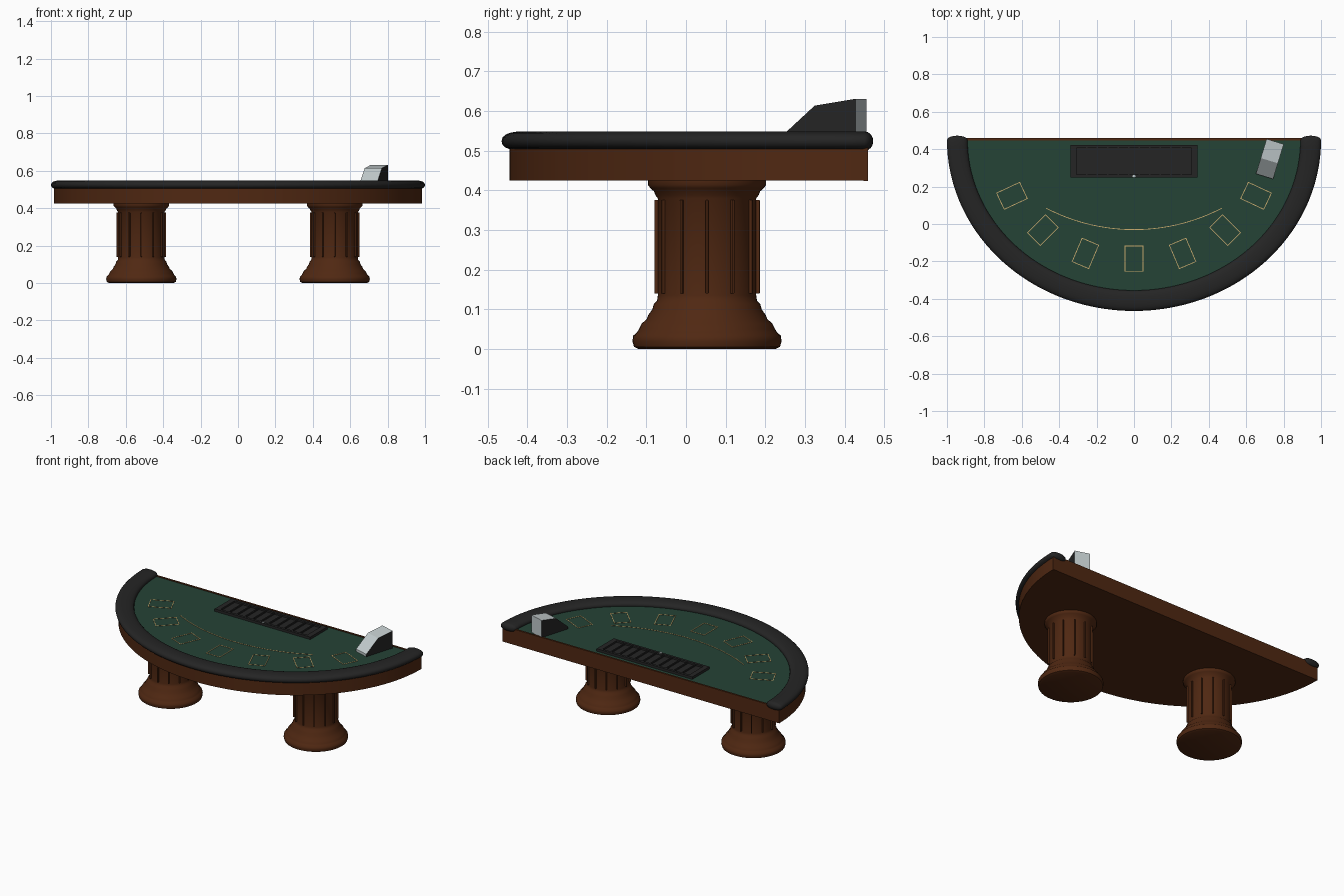
import bpy, bmesh, math
from mathutils import Matrix, Vector

cube = bpy.data.objects.get("Cube")
if cube:
    bpy.data.objects.remove(cube, do_unlink=True)


def material(name, r, g, b):
    m = bpy.data.materials.new(name)
    m.use_nodes = True
    m.diffuse_color = (r, g, b, 1)
    bsdf = m.node_tree.nodes["Principled BSDF"]
    bsdf.inputs["Base Color"].default_value = (r, g, b, 1)
    bsdf.inputs["Roughness"].default_value = 0.6
    return m


WOOD = material("brown wood", 0.08, 0.021, 0.006)
FELT = material("green felt", 0.018, 0.056, 0.037)
BLACK = material("black leather", 0.018, 0.018, 0.018)
GOLD = material("pale gold", 0.6, 0.42, 0.16)
GREY = material("light grey", 0.55, 0.61, 0.62)

BACK_Y = 0.455
FELT_Z = 0.52


def finish(name, bm, mats, smooth=False):
    bmesh.ops.recalc_face_normals(bm, faces=bm.faces)
    mesh = bpy.data.meshes.new(name)
    bm.to_mesh(mesh)
    bm.free()
    for m in mats:
        mesh.materials.append(m)
    ob = bpy.data.objects.new(name, mesh)
    bpy.context.collection.objects.link(ob)
    if smooth:
        bpy.ops.object.select_all(action='DESELECT')
        ob.select_set(True)
        bpy.context.view_layer.objects.active = ob
        bpy.ops.object.shade_smooth_by_angle(angle=math.radians(40))
    return ob


def add_box(bm, center, size, rot=0.0):
    mat = (Matrix.Translation(center) @ Matrix.Rotation(rot, 4, 'Z')
           @ Matrix.Diagonal((*size, 1)))
    bmesh.ops.create_cube(bm, size=1, matrix=mat)


def prism(bm, outline, offset):
    """Extrude a closed outline along an offset vector."""
    face = bm.faces.new([bm.verts.new(p) for p in outline])
    new = bmesh.ops.extrude_face_region(bm, geom=[face])["geom"]
    bmesh.ops.translate(bm, vec=offset, verts=[g for g in new if isinstance(g, bmesh.types.BMVert)])


def loft(bm, rings):
    """Skin closed rings of points and cap both ends."""
    rows = [[bm.verts.new(p) for p in ring] for ring in rings]
    n = len(rows[0])
    for a, b in zip(rows, rows[1:]):
        for i in range(n):
            j = (i + 1) % n
            bm.faces.new((a[i], a[j], b[j], b[i]))
    bm.faces.new(rows[0])
    bm.faces.new(rows[-1])


def half_ellipse(a, b, z, y0=BACK_Y, steps=72):
    angles = [math.pi + math.pi * i / steps for i in range(steps + 1)]
    return [Vector((a * math.cos(t), y0 + b * math.sin(t), z)) for t in angles]


# Table body, back board and felt
for name, a, b, z0, z1, mat in (("table_apron", 0.985, 0.9, 0.425, 0.505, WOOD),
                                ("felt_top", 0.935, 0.85, 0.5, FELT_Z, FELT)):
    bm = bmesh.new()
    prism(bm, half_ellipse(a, b, z0), Vector((0, 0, z1 - z0)))
    finish(name, bm, [mat], True)

bm = bmesh.new()
add_box(bm, (0, 0.453, 0.474), (1.968, 0.012, 0.1))
finish("back_board", bm, [WOOD])

# Padded armrest with domed ends
RAIL_W, RAIL_H, RAIL_Z, SIDES = 0.055, 0.0245, 0.5245, 20


def rail_ring(p, normal, scale=1.0):
    ring = []
    for k in range(SIDES):
        t = math.tau * k / SIDES
        c, s = (math.copysign(abs(f(t)) ** 0.85, f(t)) for f in (math.cos, math.sin))
        ring.append(p + normal * (RAIL_W * c * scale) + Vector((0, 0, RAIL_H * s * scale)))
    return ring


path = half_ellipse(0.945, 0.86, RAIL_Z, 0.45)
rings = []
for p in path:
    n = Vector((p.x / 0.945 ** 2, (p.y - 0.45) / 0.86 ** 2, 0)).normalized()
    rings.append(rail_ring(p, n))
dome = [(0.022 * math.sin(t), math.cos(t)) for t in (0.4, 0.8, 1.15, 1.45)]
start = [rail_ring(path[0] + Vector((0, d, 0)), Vector((-1, 0, 0)), s) for d, s in reversed(dome)]
end = [rail_ring(path[-1] + Vector((0, d, 0)), Vector((1, 0, 0)), s) for d, s in dome]
bm = bmesh.new()
loft(bm, start + rings + end)
finish("armrest", bm, [BLACK], True)

# Turned pedestals with raised ribs
PROFILE = [(0.172, 0), (0.184, 0.006), (0.188, 0.02), (0.186, 0.034), (0.176, 0.043),
           (0.172, 0.05), (0.165, 0.064), (0.152, 0.076), (0.148, 0.086), (0.138, 0.1),
           (0.134, 0.114), (0.126, 0.122), (0.124, 0.136), (0.124, 0.38), (0.13, 0.388),
           (0.134, 0.398), (0.143, 0.406), (0.149, 0.414), (0.149, 0.428)]
for side, label in ((1, "left"), (-1, "right")):
    center = Vector((side * 0.517, 0.053, 0))
    bm = bmesh.new()
    loft(bm, [[center + Vector((r * math.cos(math.tau * k / 48), r * math.sin(math.tau * k / 48), z))
               for k in range(48)] for r, z in PROFILE])
    finish(label + "_pedestal", bm, [WOOD], True)
    bm = bmesh.new()
    for k in range(12):
        t = math.tau * k / 12
        d = Vector((math.cos(t), math.sin(t), 0))
        add_box(bm, center + d * 0.126 + Vector((0, 0, 0.258)), (0.014, 0.007, 0.236), t)
    ribs = finish(label + "_pedestal_ribs", bm, [WOOD])
    bevel = ribs.modifiers.new("Bevel", 'BEVEL')
    bevel.width = 0.002
    bevel.segments = 2

# Betting boxes, laid out radially around the dealer
LINE, MARK_Z = 0.004, FELT_Z + 0.001
bm = bmesh.new()
for angle, dist in ((-25, 0.72), (-45, 0.69), (-67, 0.665), (-90, 0.64),
                    (-113, 0.665), (-135, 0.69), (-155, 0.72)):
    t = math.radians(angle)
    out = Vector((math.cos(t), math.sin(t), 0))
    across = Vector((-out.y, out.x, 0))
    mid = out * dist + Vector((0, BACK_Y, MARK_Z))
    for s in (-1, 1):
        add_box(bm, mid + out * (0.068 * s), (LINE, 0.1, 0.002), t)
        add_box(bm, mid + across * (0.048 * s), (0.136, LINE, 0.002), t)
finish("betting_boxes", bm, [GOLD])

# Curved line on the felt
bm = bmesh.new()
R, CY, STEPS = 1.018, 0.988, 40
spread = math.asin(0.47 / R)
for i in range(STEPS):
    t = -math.pi / 2 + spread * (2 * (i + 0.5) / STEPS - 1)
    add_box(bm, (R * math.cos(t), CY + R * math.sin(t), MARK_Z),
            (LINE, 2 * spread * R / STEPS, 0.002), t)
finish("felt_arc", bm, [GOLD])

# Chip tray: floor, rim, dividers and lock
bm = bmesh.new()
TY = 0.335
add_box(bm, (0, TY, 0.522), (0.67, 0.165, 0.006))
for s in (-1, 1):
    add_box(bm, (0, TY + s * 0.079, 0.527), (0.68, 0.016, 0.018))
    add_box(bm, (s * 0.324, TY, 0.527), (0.032, 0.15, 0.018))
for i in range(1, 11):
    add_box(bm, (-0.308 + 0.056 * i, TY, 0.527), (0.008, 0.15, 0.012))
finish("chip_tray", bm, [BLACK])

bm = bmesh.new()
bmesh.ops.create_cone(bm, cap_ends=True, segments=16, radius1=0.008, radius2=0.008, depth=0.006,
                      matrix=Matrix.Translation((0, 0.256, 0.537)))
finish("tray_lock", bm, [GREY], True)

# Card dispenser: wedge with black cheeks and a light grey shell
bm = bmesh.new()
outline = [(-0.1, 0.515), (-0.1, 0.536), (-0.012, 0.614), (0.095, 0.631), (0.095, 0.515)]
prism(bm, [Vector((-0.048, y, z)) for y, z in outline], Vector((0.096, 0, 0)))
bm.normal_update()
for f in bm.faces:
    f.material_index = 1 if abs(f.normal.x) > 0.9 else 0
shoe = finish("card_dispenser", bm, [GREY, BLACK])
shoe.location = (0.727, 0.35, 0)
shoe.rotation_euler.z = math.radians(-17)
